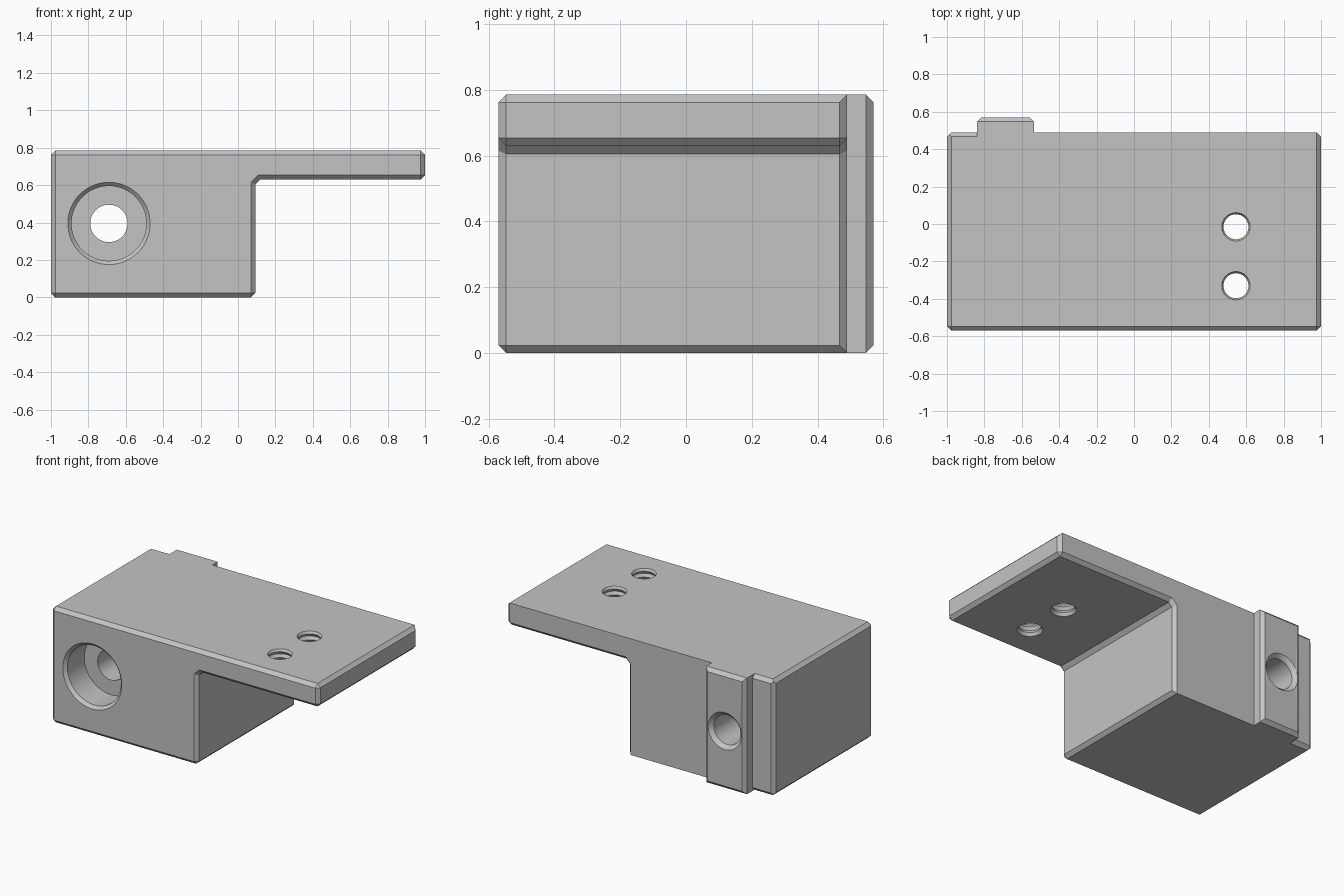
import bpy, bmesh
from math import pi, cos, sin, radians
from mathutils import Vector, Matrix

cube = bpy.data.objects.get("Cube")
if cube:
    bpy.data.objects.remove(cube, do_unlink=True)

FRONT, BACK, TOP, CH = -0.57, 0.49, 0.785, 0.023
KEY_L, KEY_R, KEY_BACK = -0.84, -0.535, 0.57
BORE_X, BORE_Z = -0.69, 0.395

grey = bpy.data.materials.new("machined grey")
grey.use_nodes = True
colour = (0.55, 0.55, 0.55, 1)
grey.diffuse_color = colour
grey.node_tree.nodes["Principled BSDF"].inputs["Base Color"].default_value = colour


def make_object(name, bm):
    bmesh.ops.recalc_face_normals(bm, faces=bm.faces)
    mesh = bpy.data.meshes.new(name)
    bm.to_mesh(mesh)
    bm.free()
    mesh.materials.append(grey)
    ob = bpy.data.objects.new(name, mesh)
    bpy.context.collection.objects.link(ob)
    return ob


def prism(name, outline, step, chamfer_rule=None):
    """Extrude a closed outline and chamfer the edges picked by the rule."""
    bm = bmesh.new()
    face = bm.faces.new([bm.verts.new(p) for p in outline])
    new = bmesh.ops.extrude_face_region(bm, geom=[face])["geom"]
    bmesh.ops.translate(bm, vec=step, verts=[g for g in new if isinstance(g, bmesh.types.BMVert)])
    bmesh.ops.recalc_face_normals(bm, faces=bm.faces)
    if chamfer_rule:
        edges = [e for e in bm.edges if chamfer_rule(e.verts[0].co, e.verts[1].co)]
        bmesh.ops.bevel(bm, geom=edges, offset=CH, segments=1, affect='EDGES')
    return make_object(name, bm)


def lathe(name, profile, matrix, sides=64):
    """Closed solid of revolution from (radius, height) points."""
    bm = bmesh.new()
    rings = [[bm.verts.new((r * cos(2 * pi * i / sides), r * sin(2 * pi * i / sides), h))
              for i in range(sides)] for r, h in profile]
    for a, b in zip(rings, rings[1:]):
        for i in range(sides):
            j = (i + 1) % sides
            bm.faces.new((a[i], a[j], b[j], b[i]))
    bm.faces.new(rings[0])
    bm.faces.new(rings[-1])
    bm.transform(matrix)
    return make_object(name, bm)


def combine(target, tool, operation):
    mod = target.modifiers.new(tool.name, 'BOOLEAN')
    mod.operation, mod.solver, mod.object = operation, 'EXACT', tool
    bpy.ops.object.select_all(action='DESELECT')
    target.select_set(True)
    bpy.context.view_layer.objects.active = target
    bpy.ops.object.modifier_apply(modifier=mod.name)
    bpy.data.objects.remove(tool, do_unlink=True)


# Block with overhanging plate; the inside corner is filled by a small slope
side = [(-1, 0), (0.093, 0), (0.093, 0.605), (0.118, 0.63), (1, 0.63), (1, TOP), (-1, TOP)]


def body_edges(a, b):
    near = lambda v, w: abs(v - w) < 1e-4
    if near(a.y, b.y):
        # the long top and bottom edges at the back stay sharp
        sharp = near(a.z, b.z) and (near(a.z, 0) or near(a.z, TOP))
        return near(a.y, FRONT) or not sharp
    return not (near(a.z, 0.605) or near(a.x, 0.118))


body = prism("bracket_body", [(x, FRONT, z) for x, z in side], Vector((0, BACK - FRONT, 0)), body_edges)

# Chamfers on the short back edges beside the key
for z, s in ((TOP, -1), (0, 1)):
    wedge = [(-1.1, BACK - CH, z), (-1.1, BACK, z + s * CH), (-1.1, BACK + 0.05, z + s * (CH + 0.05)),
             (-1.1, BACK + 0.05, z - s * 0.05), (-1.1, BACK - CH - 0.05, z - s * 0.05)]
    combine(body, prism("edge_cutter", wedge, Vector((1.1 + KEY_L, 0, 0))), 'DIFFERENCE')

# Locating key on the back
key_outline = [(KEY_L, 0.3, 0), (KEY_R, 0.3, 0), (KEY_R, 0.3, TOP), (KEY_L, 0.3, TOP)]
key = prism("locating_key", key_outline, Vector((0, KEY_BACK - 0.3, 0)),
            lambda a, b: a.y > 0.5 and b.y > 0.5)
combine(body, key, 'UNION')

# Counterbored through hole, chamfered at both mouths
bore = [(0.24, -0.02), (0.22, 0), (0.2, 0.02), (0.2, 0.2), (0.1, 0.2),
        (0.1, 1.115), (0.125, 1.14), (0.145, 1.16)]
place = Matrix.Translation((BORE_X, FRONT, BORE_Z)) @ Matrix.Rotation(radians(-90), 4, 'X')
combine(body, lathe("bore_cutter", bore, place), 'DIFFERENCE')

# Two threaded holes in the plate
pitch = 0.04
thread = [(0.067 + 0.012 * (i % 2), 0.61 + i * pitch / 2) for i in range(11)]
for y in (-0.015, -0.33):
    cutter = lathe("thread_cutter", thread, Matrix.Translation((0.545, y, 0)), 32)
    combine(body, cutter, 'DIFFERENCE')

bpy.ops.object.select_all(action='DESELECT')
body.select_set(True)
bpy.context.view_layer.objects.active = body
bpy.ops.object.shade_smooth_by_angle(angle=radians(25))
